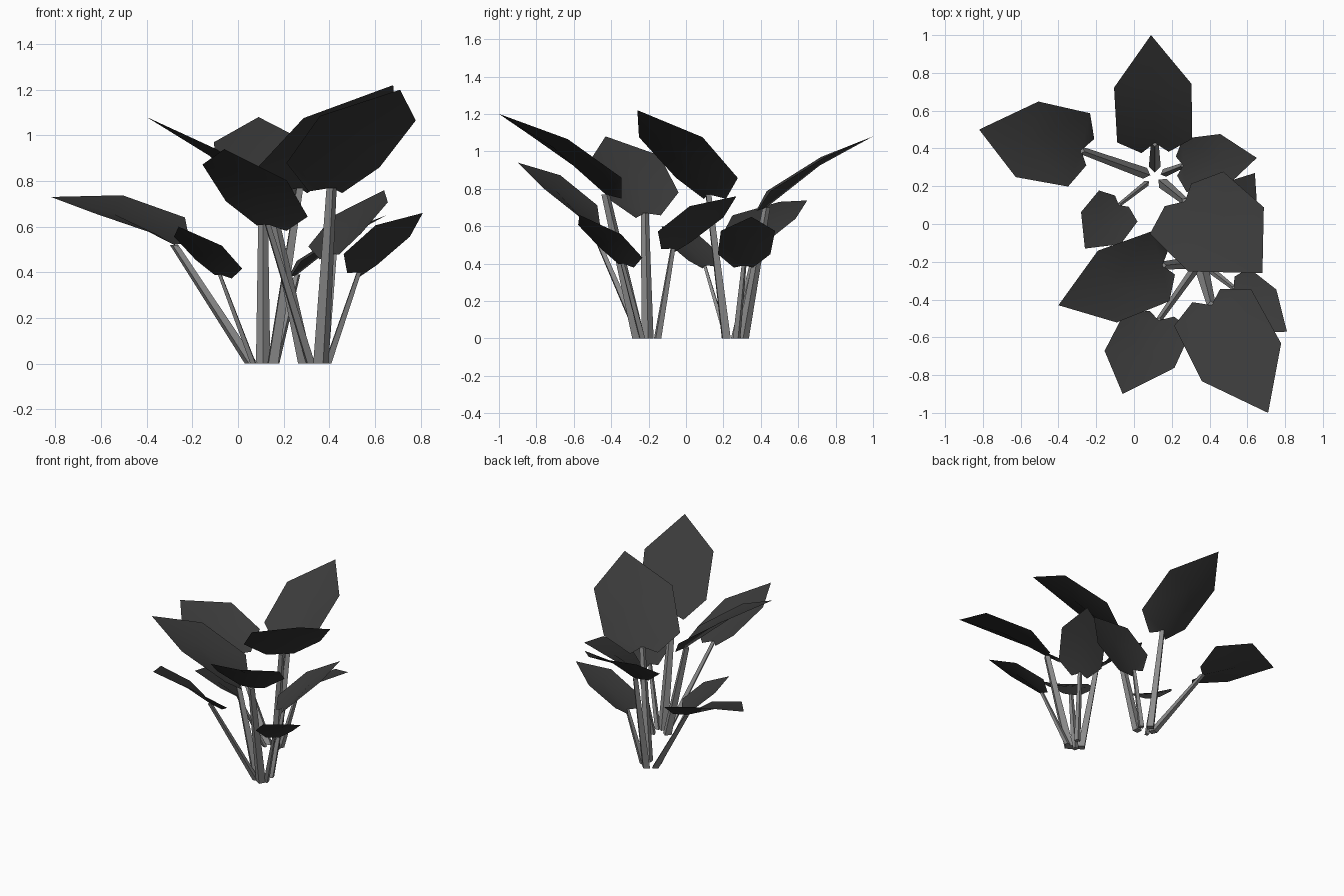
import bpy
import bmesh
import math
from mathutils import Vector, Matrix

cube = bpy.data.objects.get("Cube")
if cube:
    bpy.data.objects.remove(cube, do_unlink=True)


def make_material(name, rgb):
    mat = bpy.data.materials.new(name)
    mat.use_nodes = True
    color = (*rgb, 1.0)
    mat.diffuse_color = color
    mat.node_tree.nodes["Principled BSDF"].inputs["Base Color"].default_value = color
    return mat


leaf_mat = make_material("dark charcoal leaf", (0.042, 0.042, 0.042))
stalk_mat = make_material("grey stalk", (0.27, 0.27, 0.27))


def add_object(name, bm, mat):
    mesh = bpy.data.meshes.new(name)
    bm.to_mesh(mesh)
    bm.free()
    mesh.materials.append(mat)
    obj = bpy.data.objects.new(name, mesh)
    bpy.context.collection.objects.link(obj)
    return obj


# Half outline of a leaf: distance along, distance across, lift
HALF_OUTLINE = [(-0.09, 0.35, 0.03), (0.02, 0.97, 0.14), (0.53, 1.0, 0.12)]


def make_leaf(name, notch, tip, side):
    """Slightly cupped spade-shaped leaf, one sheet thick."""
    notch, tip, side = Vector(notch), Vector(tip), Vector(side)
    axis = tip - notch
    length = axis.xy.length
    up = Vector((0, 0, length))
    bm = bmesh.new()
    base = bm.verts.new(notch)
    spine = bm.verts.new(notch + axis * 0.5 + up * 0.06)
    end = bm.verts.new(tip)
    for sign in (1, -1):
        inner, lobe, wide = [
            bm.verts.new(notch + axis * u + side * v * sign + up * lift)
            for u, v, lift in HALF_OUTLINE]
        for face in ((base, inner, lobe), (base, lobe, spine),
                     (lobe, wide, spine), (wide, end, spine)):
            bm.faces.new(face)
    bmesh.ops.recalc_face_normals(bm, faces=bm.faces)
    if sum(f.normal.z for f in bm.faces) < 0:
        bmesh.ops.reverse_faces(bm, faces=bm.faces)
    for face in bm.faces:
        face.smooth = True
    add_object(name, bm, leaf_mat)
    return length


def make_stalk(name, center, notch, size):
    """Four-sided tapering stalk leaning out from the clump center."""
    notch = Vector(notch)
    lean = Vector((notch.x - center[0], notch.y - center[1], 0))
    foot = Vector((*center, 0)) + lean.normalized() * 0.055
    bm = bmesh.new()
    turn = Matrix.Rotation(math.atan2(lean.y, lean.x), 4, "Z")
    bmesh.ops.create_cone(bm, cap_ends=True, segments=4, radius1=size,
                          radius2=size * 0.65, depth=1, matrix=turn)
    for v in bm.verts:
        v.co = Vector((v.co.x, v.co.y, 0)) + foot.lerp(notch, v.co.z + 0.5)
    add_object(name, bm, stalk_mat)


# Each leaf: name, stalk joint, tip, vector from midrib to one edge
CLUMPS = {
    "back": ((0.11, 0.25), [
        ("rear", (0.11, 0.43, 0.7), (0.09, 1, 1.08), (0.205, 0.01, 0)),
        ("right", (-0.28, 0.39, 0.52), (-0.82, 0.5, 0.73), (0.06, 0.2, 0.04)),
        ("small", (-0.08, 0.1, 0.39), (-0.26, -0.13, 0.6), (-0.105, 0.085, 0.02)),
        ("tall", (0.27, 0.12, 0.77), (0.68, -0.26, 1.22), (0.2, 0.17, 0)),
        ("left", (0.26, 0.31, 0.39), (0.65, 0.35, 0.65), (-0.01, 0.145, 0)),
    ]),
    "front": ((0.35, -0.2), [
        ("rear", (0.42, -0.07, 0.48), (0.64, 0.27, 0.76), (0.12, -0.09, 0.03)),
        ("right", (0.15, -0.22, 0.67), (-0.4, -0.43, 1.08), (-0.05, 0.19, 0.02)),
        ("low", (0.13, -0.51, 0.61), (-0.06, -0.9, 0.94), (0.185, -0.045, -0.035)),
        ("tall", (0.41, -0.43, 0.77), (0.71, -1, 1.2), (0.21, 0.1, -0.01)),
        ("left", (0.53, -0.34, 0.4), (0.81, -0.57, 0.66), (0.075, 0.115, -0.025)),
    ]),
}

for clump, (center, leaves) in CLUMPS.items():
    for label, notch, tip, side in leaves:
        length = make_leaf(f"{clump}_{label}_leaf", notch, tip, side)
        make_stalk(f"{clump}_{label}_stalk", center, notch, length * 0.055)
